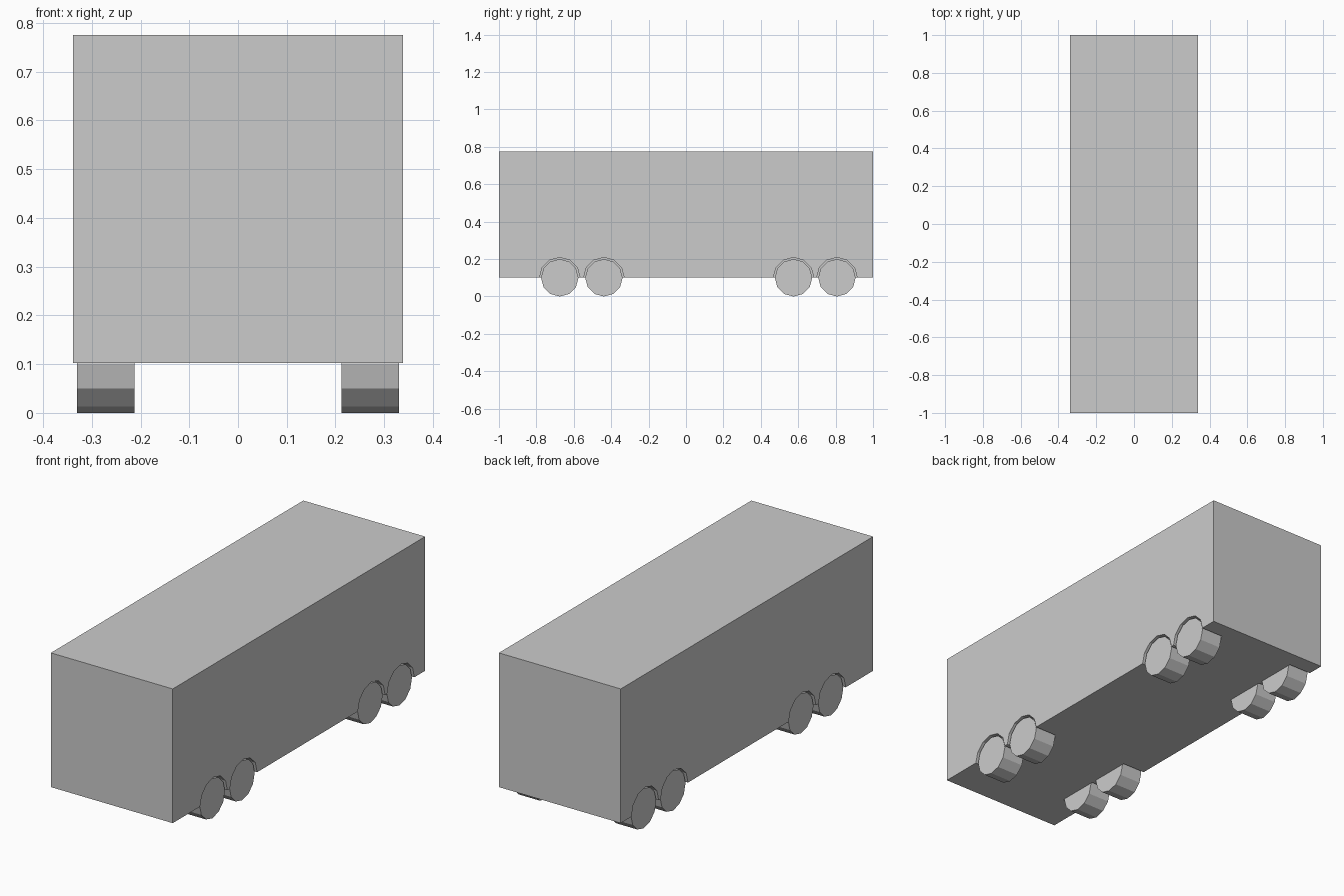
import bpy, math

if "Cube" in bpy.data.objects:
    bpy.data.objects.remove(bpy.data.objects["Cube"])

AXLES = (-0.675, -0.439, 0.575, 0.807)
WHEEL_R = 0.1


def drum(name, x0, x1, y, radius):
    """12-sided cylinder lying along x, with a corner pointing straight down."""
    bpy.ops.mesh.primitive_cylinder_add(
        vertices=12, radius=radius, depth=abs(x1 - x0),
        location=((x0 + x1) / 2, y, WHEEL_R), rotation=(0, math.pi / 2, 0))
    ob = bpy.context.object
    ob.name = name
    return ob


# Box body
bpy.ops.mesh.primitive_cube_add(size=1, location=(0, 0, 0.4385))
body = bpy.context.object
body.name = "trailer_body"
body.scale = (0.676, 2.0, 0.673)
bpy.ops.object.transform_apply(location=True, rotation=True, scale=True)

# Wheels, plus slightly larger cutters for the wheel arches
cutters = []
for side, label in ((-1, "left"), (1, "right")):
    for i, y in enumerate(AXLES, 1):
        drum(f"wheel_{label}_{i}", side * 0.212, side * 0.33, y, WHEEL_R)
        cutters.append(drum("arch_cutter", side * 0.213, side * 0.4, y, 0.1085))

# Join the cutters and carve the arches into the body
bpy.ops.object.select_all(action='DESELECT')
for c in cutters:
    c.select_set(True)
bpy.context.view_layer.objects.active = cutters[0]
bpy.ops.object.join()
cutter = bpy.context.object
cutter.hide_render = True

arches = body.modifiers.new("wheel_arches", 'BOOLEAN')
arches.operation = 'DIFFERENCE'
arches.solver = 'EXACT'
arches.object = cutter
bpy.context.view_layer.objects.active = body
bpy.ops.object.modifier_apply(modifier=arches.name)
bpy.data.objects.remove(cutter)
